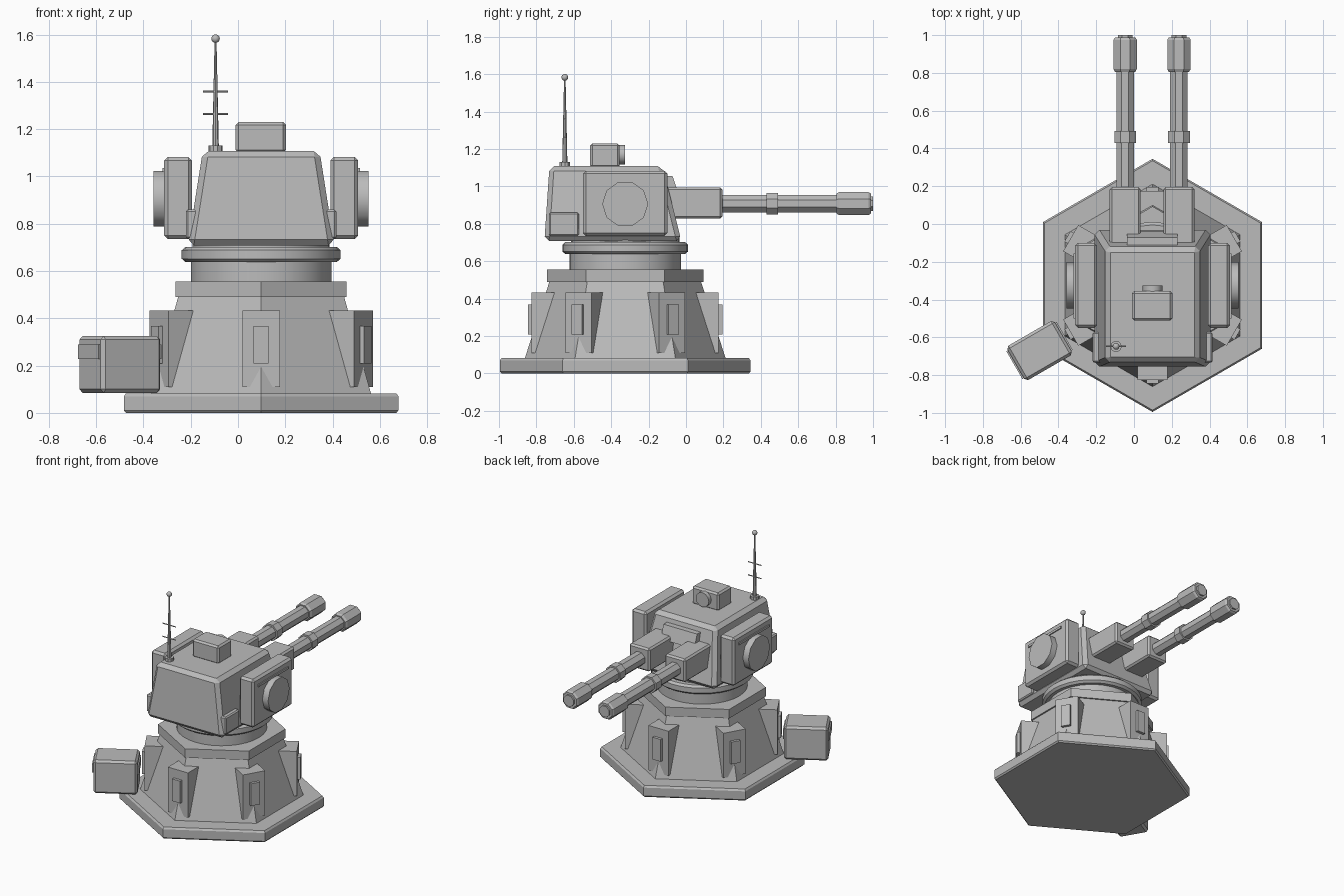
import bpy, math
from math import cos, sin, radians, pi
from mathutils import Matrix, Vector

cube = bpy.data.objects.get("Cube")
if cube:
    bpy.data.objects.remove(cube, do_unlink=True)

gray = bpy.data.materials.new("plain_gray")
gray.use_nodes = True
gray.diffuse_color = (0.5, 0.5, 0.5, 1)
gray.node_tree.nodes["Principled BSDF"].inputs["Base Color"].default_value = (0.5, 0.5, 0.5, 1)

CX, CY = 0.098, -0.325   # turret axis


def add(name, verts, faces, bevel=0, smooth=False):
    """Make a mesh object with optional bevel and smooth sides."""
    mesh = bpy.data.meshes.new(name)
    mesh.from_pydata(verts, [], faces)
    mesh.materials.append(gray)
    ob = bpy.data.objects.new(name, mesh)
    bpy.context.collection.objects.link(ob)
    if bevel:
        mod = ob.modifiers.new("edge_bevel", 'BEVEL')
        mod.width = bevel
        mod.segments = 1
        mod.limit_method = 'ANGLE'
        mod.angle_limit = radians(40)
    if smooth:
        bpy.ops.object.select_all(action='DESELECT')
        ob.select_set(True)
        bpy.context.view_layer.objects.active = ob
        bpy.ops.object.shade_smooth_by_angle(angle=radians(40))
    return ob


def loft(name, rings, bevel=0, smooth=False):
    """Skin a stack of equal rings and cap both ends."""
    n = len(rings[0])
    verts = [p for ring in rings for p in ring]
    faces = [(k * n + i, k * n + (i + 1) % n, (k + 1) * n + (i + 1) % n, (k + 1) * n + i)
             for k in range(len(rings) - 1) for i in range(n)]
    faces += [tuple(reversed(range(n))), tuple(range(len(verts) - n, len(verts)))]
    return add(name, verts, faces, bevel, smooth)


def rect(x0, x1, y0, y1, z):
    return [(x0, y0, z), (x1, y0, z), (x1, y1, z), (x0, y1, z)]


def box(name, x, y, z, bevel=0):
    return loft(name, [rect(*x, *y, z[0]), rect(*x, *y, z[1])], bevel)


def turned(name, centre, profile, sides, axis='Z', turn=0.0, smooth=False):
    """Revolve (radius, offset) pairs round an axis through the centre."""
    m = {'Z': Matrix(), 'X': Matrix.Rotation(pi / 2, 4, 'Y'),
         'Y': Matrix.Rotation(-pi / 2, 4, 'X')}[axis]
    c = Vector(centre)
    rings = [[c + m @ Vector((r * cos(turn + 2 * pi * i / sides),
                              r * sin(turn + 2 * pi * i / sides), h))
              for i in range(sides)] for r, h in profile]
    return loft(name, rings, 0, smooth)


def place(ob, x, y, angle):
    ob.location = (x, y, 0)
    ob.rotation_euler.z = angle


# Hexagonal base and pedestal, corners on the y axis
axis = (CX, CY, 0)
turned("base_plate", axis, [(0.66, 0), (0.67, 0.01), (0.67, 0.07), (0.66, 0.083)], 6, turn=pi / 6)
turned("pedestal", axis, [(0.537, 0.08), (0.405, 0.492)], 6, turn=pi / 6)
turned("pedestal_collar", axis, [(0.418, 0.49), (0.418, 0.555)], 6, turn=pi / 6)

# Corner fins with small cover plates
for i in range(6):
    a = pi / 6 + i * pi / 3
    place(box("corner_fin", (0.36, 0.5), (-0.08, 0.08), (0.11, 0.433)), CX, CY, a)
    place(box("fin_plate", (0.49, 0.52), (-0.032, 0.032), (0.208, 0.368)), CX, CY, a)

# Rotating neck
turned("neck", axis, [(0.297, 0.55), (0.297, 0.65)], 32, smooth=True)
turned("bearing_ring", axis, [(0.32, 0.638), (0.336, 0.652), (0.336, 0.688), (0.32, 0.702)],
       32, smooth=True)
turned("ring_seat", axis, [(0.29, 0.69), (0.29, 0.73)], 32, smooth=True)

# Turret body
loft("turret_body", [rect(CX - 0.31, CX + 0.31, -0.757, -0.025, 0.708),
                     rect(CX - 0.247, CX + 0.247, -0.73, -0.125, 1.108)], bevel=0.025)

# Side pods with round covers, strips and lower boxes
for s in (-1, 1):
    def span(a, b):
        return sorted((CX + s * a, CX + s * b))
    box("side_pod", span(0.293, 0.41), (-0.55, -0.1), (0.735, 1.083), 0.015)
    turned("pod_cover", (CX + s * 0.425, -0.325, 0.906),
           [(0.123, -0.03), (0.123, 0.03)], 10, 'X', pi / 10, True)
    box("pod_strip", span(0.40, 0.418), (-0.5, -0.155), (1.02, 1.036))
    box("lower_side_box", span(0.27, 0.318), (-0.733, -0.573), (0.735, 0.86), 0.008)

# Roof sensor
box("sensor_housing", (-0.01, 0.203), (-0.512, -0.355), (1.1, 1.23), 0.012)
turned("sensor_lens", (CX, -0.36, 1.17), [(0.052, 0), (0.052, 0.034)], 12, 'Y', smooth=True)

# Antenna
ax, ay = -0.095, -0.648
turned("antenna_base", (ax, ay, 0), [(0.03, 1.1), (0.03, 1.13)], 10)
turned("antenna_rod", (ax, ay, 0), [(0.014, 1.12), (0.004, 1.58)], 8, smooth=True)
turned("antenna_tip", (ax, ay, 1.583),
       [(max(0.002, 0.018 * sin(pi * k / 8)), -0.018 * cos(pi * k / 8)) for k in range(9)],
       12, smooth=True)
for z in (1.265, 1.36):
    turned("antenna_bar", (ax, ay, z), [(0.004, -0.053), (0.004, 0.053)], 6, 'X')

# Twin guns
for gx in (CX - 0.145, CX + 0.14):
    box("gun_housing", (gx - 0.082, gx + 0.082), (-0.15, 0.195), (0.828, 0.995), 0.012)
    for part, profile in (
            ("gun_barrel", [(0.05, 0.18), (0.05, 0.83)]),
            ("barrel_band", [(0.062, 0.43), (0.062, 0.493)]),
            ("muzzle", [(0.058, 0.805), (0.067, 0.82), (0.067, 0.975), (0.058, 0.988)]),
            ("muzzle_tip", [(0.042, 0.98), (0.042, 1.0)])):
        turned(part, (gx, 0, 0.908), profile, 8, 'Y', pi / 8)

# Sloped plate on the body front, above the guns
loft("front_plate", [rect(-0.038, 0.23, -0.1, -0.04, 0.96),
                     rect(-0.038, 0.23, -0.13, -0.072, 1.055)])

# Ammunition box beside the base
place(box("ammo_box", (-0.145, 0.145), (-0.105, 0.105), (0.085, 0.325), 0.015),
      -0.5, -0.67, radians(30))
for s in (-1, 1):
    x = sorted((s * 0.14, s * 0.154))
    place(box("ammo_box_clip", x, (-0.085, 0.085), (0.228, 0.29)), -0.5, -0.67, radians(30))
